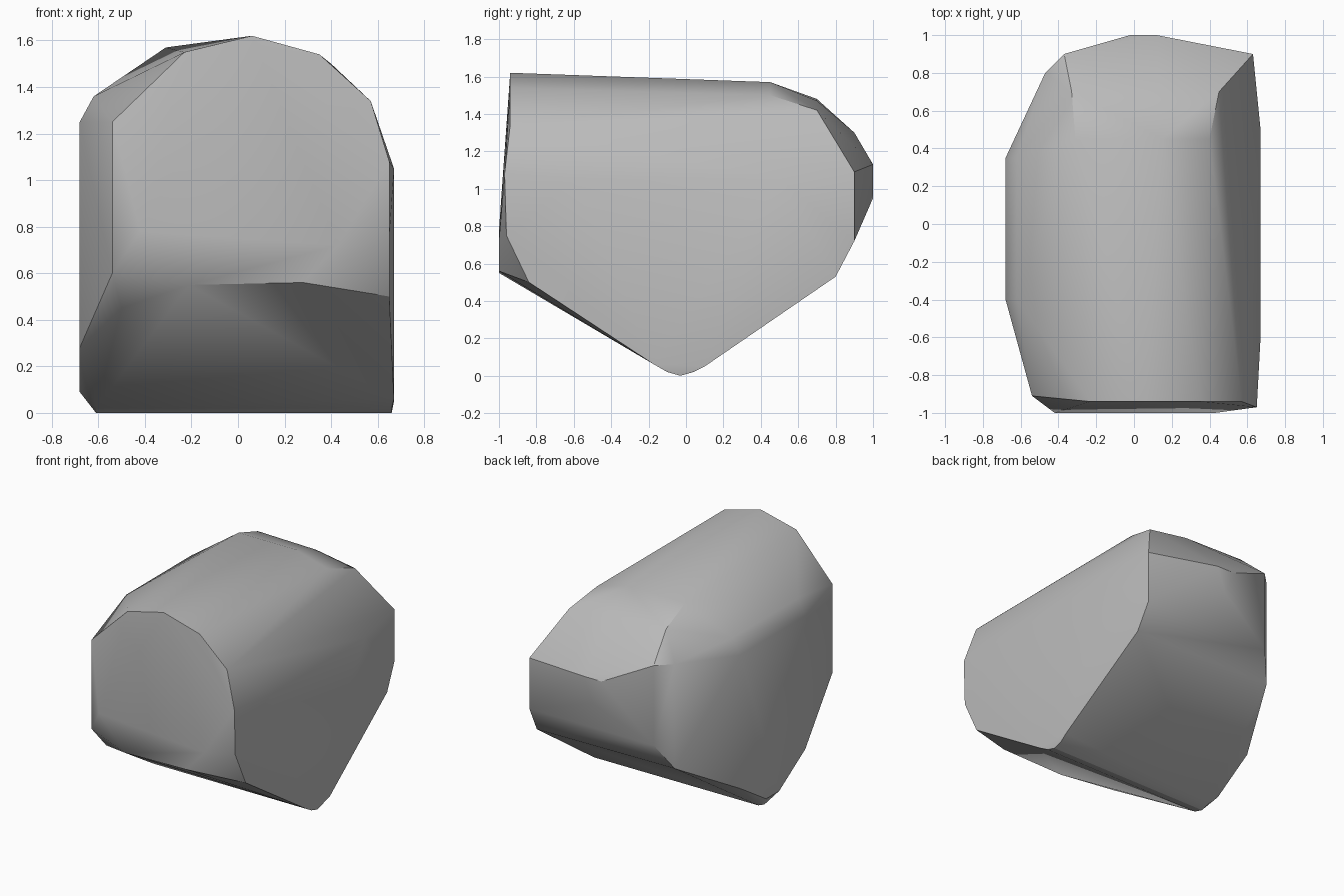
import bpy
import bmesh
import math

# Remove only the default object
default_object = bpy.data.objects.get("Cube")
if default_object is not None:
    bpy.data.objects.remove(default_object, do_unlink=True)


def make_material(name, colour):
    """One flat colour for the viewport and the render."""
    material = bpy.data.materials.new(name)
    material.use_nodes = True
    material.diffuse_color = colour
    shader = material.node_tree.nodes["Principled BSDF"]
    shader.inputs["Base Color"].default_value = colour
    return material


def across(y, outline):
    """Outline of (x, z) points lying in a plane that faces the front."""
    return [(x, y, z) for x, z in outline]


def along(x, outline):
    """Outline of (y, z) points lying in a plane that faces the side."""
    return [(x, y, z) for y, z in outline]


def build_hull(name, outlines, material):
    """Stretch one convex skin over all the outlines."""
    mesh = bpy.data.meshes.new(name)
    shape = bmesh.new()
    for outline in outlines:
        for point in outline:
            shape.verts.new(point)
    result = bmesh.ops.convex_hull(shape, input=shape.verts)
    unused = {item for item in result["geom_interior"] + result["geom_unused"]
              if isinstance(item, bmesh.types.BMVert)}
    bmesh.ops.delete(shape, geom=list(unused), context="VERTS")
    bmesh.ops.recalc_face_normals(shape, faces=shape.faces)
    shape.to_mesh(mesh)
    shape.free()
    mesh.materials.append(material)
    hull = bpy.data.objects.new(name, mesh)
    bpy.context.collection.objects.link(hull)
    return hull


# Flat front face: arched top edge and lower lip
front_arch = across(-.94, [(-.23, 1.55), (.06, 1.62), (.35, 1.54), (.57, 1.34)])
front_lip = across(-1, [(-.21, .55), (.28, .56), (-.42, .78), (.43, .72)])
front_corner = across(-.91, [(-.54, .6), (-.54, 1.25)])

# Rear end: shoulder, back rim and blunt apex
rear_shoulder = across(.45, [(-.31, 1.57), (.15, 1.57), (.4, 1.5)])
rear_curve = across(.7, [(-.33, 1.48), (.14, 1.47), (.45, 1.42)])
rear_rim = across(.9, [(-.37, 1.3), (-.37, .72), (.63, 1.09), (.63, .72)])
rear_apex = across(1, [(-.02, 1.13), (.12, 1.13), (.05, .95)])
rear_corner = across(.8, [(-.47, 1.3), (-.47, .54), (.64, .53)])

# Broad left side with its pointed, rounded bottom
left_side = along(.67, [(-.6, 1.05), (.5, 1.05), (-.17, .06), (.1, .05)])
left_front = along(.65, [(-.97, 1.08), (-.96, .75), (-.84, .5)])

# Narrower right side, rounded towards the top
right_side = along(-.68, [(-.4, 1.25), (.35, 1.25), (-.4, .28), (.35, .28),
                          (-.1, .09), (.05, .09)])
right_top = along(-.62, [(-.4, 1.36), (.35, 1.36)])
right_front = along(-.5, [(-.8, .45)])

# Rounded bottom ridge
keel = [(x, y, z) for x in (-.61, .66) for y, z in ((-.1, .02), (-.03, 0), (.04, .02))]

grey = make_material("plain grey", (.5, .5, .5, 1))
boulder = build_hull("boulder", [
    front_arch, front_lip, front_corner,
    rear_shoulder, rear_curve, rear_rim, rear_apex, rear_corner,
    left_side, left_front, right_side, right_top, right_front, keel,
], grey)

# Soft facets with the hard rim kept sharp
bpy.ops.object.select_all(action="DESELECT")
boulder.select_set(True)
bpy.context.view_layer.objects.active = boulder
bpy.ops.object.shade_smooth_by_angle(angle=math.radians(30))
